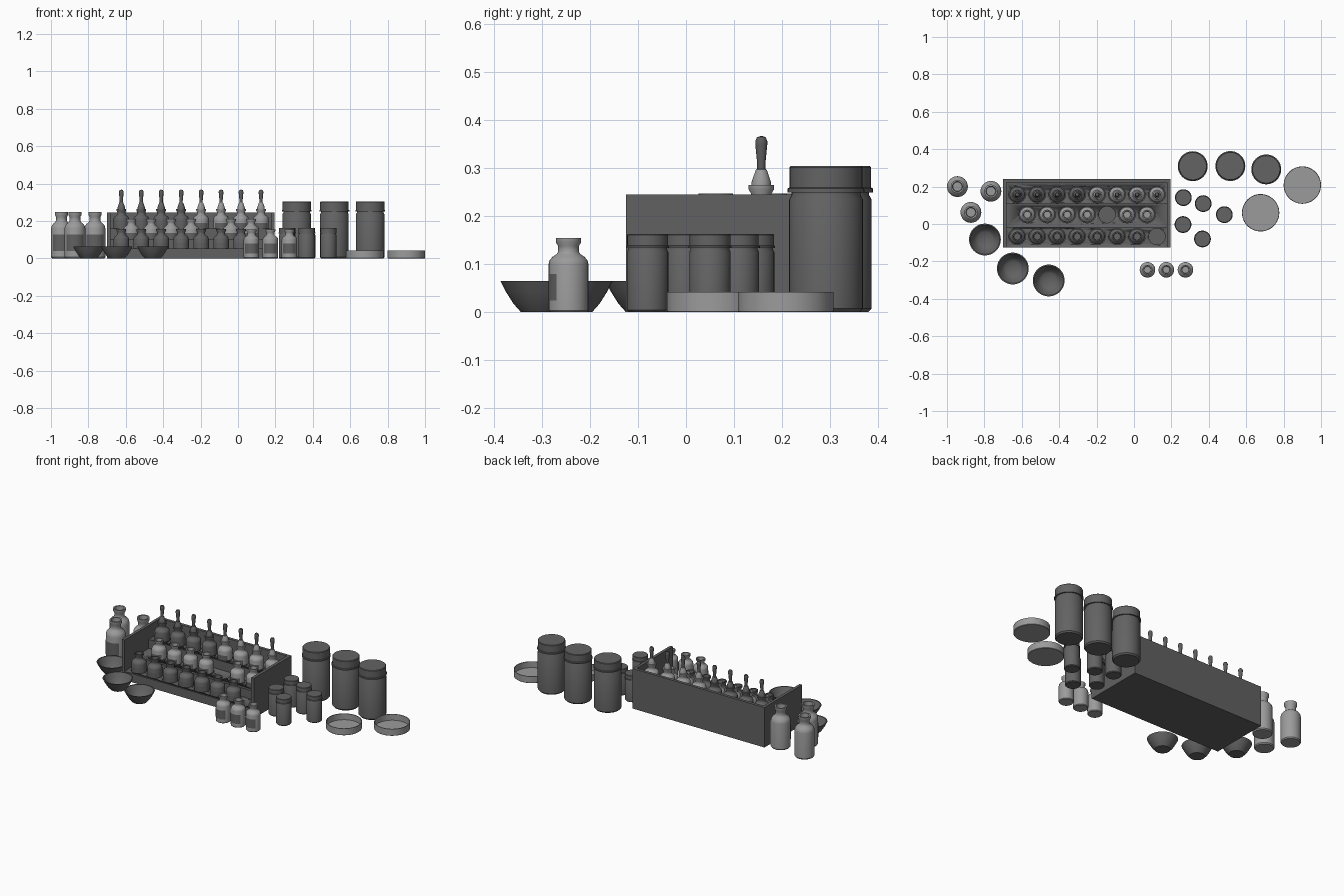
import bpy, bmesh, math
from mathutils import Vector

cube = bpy.data.objects.get("Cube")
if cube:
    bpy.data.objects.remove(cube, do_unlink=True)


def material(name, grey):
    m = bpy.data.materials.new(name)
    m.use_nodes = True
    m.diffuse_color = (grey, grey, grey, 1)
    node = m.node_tree.nodes["Principled BSDF"]
    node.inputs["Base Color"].default_value = (grey, grey, grey, 1)
    node.inputs["Roughness"].default_value = 0.7
    return m


WOOD = material("dark wood", 0.12)
DARK = material("dark glass", 0.125)
LIGHT = material("pale glass", 0.33)
LABEL = material("label grey", 0.12)
RUBBER = material("rubber grey", 0.11)


def finish(bm, name, mat):
    # smooth shading that keeps the corners crisp
    for f in bm.faces:
        f.smooth = True
    for e in bm.edges:
        e.smooth = len(e.link_faces) == 2 and e.calc_face_angle(0) < math.radians(38)
    me = bpy.data.meshes.new(name)
    bm.to_mesh(me)
    bm.free()
    me.materials.append(mat)
    return me


def lathe(name, profile, mat, steps=32):
    bm = bmesh.new()
    vs = [bm.verts.new((r, 0, z)) for r, z in profile]
    edges = [bm.edges.new(pair) for pair in zip(vs, vs[1:])]
    bmesh.ops.spin(bm, geom=vs + edges, cent=(0, 0, 0), axis=(0, 0, 1),
                   angle=2 * math.pi, steps=steps, use_duplicate=False)
    bmesh.ops.remove_doubles(bm, verts=bm.verts, dist=1e-5)
    bmesh.ops.recalc_face_normals(bm, faces=bm.faces)
    return finish(bm, name, mat)


def label_patch(name, radius, low, high, half_angle, steps=12):
    # curved strip facing the front
    bm = bmesh.new()
    columns = []
    for i in range(steps + 1):
        a = half_angle * (2 * i / steps - 1)
        x, y = radius * math.sin(a), -radius * math.cos(a)
        columns.append([bm.verts.new((x, y, z)) for z in (low, high)])
    for (a, b), (c, d) in zip(columns, columns[1:]):
        bm.faces.new((a, c, d, b))
    return finish(bm, name, LABEL)


def place(name, mesh, x, y, z=0, wide=1, tall=1):
    ob = bpy.data.objects.new(name, mesh)
    ob.location = (x, y, z)
    ob.scale = (wide, wide, tall)
    bpy.context.collection.objects.link(ob)
    return ob


def box(name, x0, x1, y0, y1, z0, z1):
    bm = bmesh.new()
    bmesh.ops.create_cube(bm, size=1)
    for v in bm.verts:
        v.co = Vector((x0 + (v.co.x + .5) * (x1 - x0),
                       y0 + (v.co.y + .5) * (y1 - y0),
                       z0 + (v.co.z + .5) * (z1 - z0)))
    return place(name, finish(bm, name, WOOD), 0, 0)


# Shared shapes
bottle_profile = [(0, 0), (.038, 0), (.0415, .004), (.0415, .1), (.0395, .108),
                  (.034, .115), (.025, .121), (.0215, .126), (.0215, .138),
                  (.0265, .146), (.0265, .155), (.02, .155), (.018, .13), (0, .13)]
pale_bottle = lathe("pale_bottle", bottle_profile, LIGHT)
dark_bottle = lathe("dark_bottle", bottle_profile, DARK)
label = label_patch("label", .0421, .025, .08, math.radians(53))
collar_profile = [(0, .15), (.02, .15), (.02, .162), (.016, .174), (.011, .188), (0, .19)]
pale_collar = lathe("pale_collar", collar_profile, LIGHT, 24)
dark_collar = lathe("dark_collar", collar_profile, DARK, 24)
bulb = lathe("bulb", [(0, .186), (.0085, .186), (.0085, .2), (.0125, .24), (.0125, .247),
                      (.009, .255), (0, .258)], RUBBER, 20)
jar = lathe("jar", [(0, 0), (.07, 0), (.077, .008), (.077, .235), (.072, .244), (.072, .25),
                    (.08, .25), (.08, .258), (.076, .26), (.076, .302), (.073, .305),
                    (0, .305)], DARK, 40)
bowl = lathe("bowl", [(0, 0), (.042, 0), (.058, .018), (.073, .042), (.085, .065), (.079, .065),
                      (.067, .042), (.054, .022), (.04, .011), (0, .008)], DARK, 40)
dish = lathe("dish", [(0, 0), (.098, 0), (.1, .002), (.1, .042), (.096, .042), (.096, .005),
                      (0, .005)], LIGHT, 48)


def labelled_bottle(name, x, y, z=0, wide=1, tall=1, dark=False):
    place(name, dark_bottle if dark else pale_bottle, x, y, z, wide, tall)
    place(name + "_label", label, x, y, z, wide, tall)


# Stepped rack: side boards, back board and three drilled steps
LEFT, RIGHT, FRONT, BACK, TOP, WALL = -.7, .195, -.125, .24, .245, .018
box("rack_right_side", LEFT, LEFT + WALL, FRONT, BACK, 0, TOP)
box("rack_left_side", RIGHT - WALL, RIGHT, FRONT, BACK, 0, TOP)
box("rack_back", LEFT + WALL, RIGHT - WALL, BACK - WALL, BACK, 0, TOP)

PITCH, START = .1067, -.624
rows = [  # y centre, front edge, back edge, bottle base, count, first x, empty hole
    (-.067, FRONT, -.02, .003, 8, START, 7),
    (.05, -.02, .108, .055, 7, START + PITCH / 2, 4),
    (.157, .108, BACK - WALL, .11, 8, START, None),
]
for n, (y, y0, y1, base, count, first, empty) in enumerate(rows):
    step = box(f"rack_step_{n + 1}", LEFT + WALL, RIGHT - WALL, y0, y1, 0, base + .05)
    bm = bmesh.new()
    for i in range(count):
        made = bmesh.ops.create_cone(bm, cap_ends=True, segments=32, radius1=.044,
                                     radius2=.044, depth=.1)
        bmesh.ops.translate(bm, verts=made["verts"], vec=(first + i * PITCH, y, base + .05))
    cutter = place(f"hole_cutter_{n + 1}", finish(bm, "hole_cutter", WOOD), 0, 0)
    cutter.hide_render = True
    cutter.hide_viewport = True
    cutter.display_type = 'WIRE'
    mod = step.modifiers.new("holes", 'BOOLEAN')
    mod.operation, mod.object, mod.solver = 'DIFFERENCE', cutter, 'EXACT'

    for i in range(count):
        if i == empty:
            continue
        x = first + i * PITCH
        dark = n == 0 or (n == 2 and i < 4)
        labelled_bottle(f"rack_bottle_{n + 1}_{i + 1}", x, y, base, dark=dark)
        if n == 2:
            place(f"dropper_collar_{i + 1}", dark_collar if dark else pale_collar, x, y, base)
            place(f"dropper_bulb_{i + 1}", bulb, x, y, base)

# Loose bottles
for i, x in enumerate((.072, .173, .275)):
    labelled_bottle(f"small_bottle_{i + 1}", x, -.245)
for i, (x, y) in enumerate([(-.944, .2), (-.872, .062), (-.765, .175)]):
    labelled_bottle(f"large_bottle_{i + 1}", x, y, wide=1.34, tall=1.6)

# Lidded jars
for i, (x, y) in enumerate([(.314, .309), (.515, .31), (.707, .292)]):
    place(f"large_jar_{i + 1}", jar, x, y)
for i, (x, y) in enumerate([(.264, .141), (.37, .109), (.483, .05), (.262, -.003), (.366, -.08)]):
    place(f"small_jar_{i + 1}", jar, x, y, wide=.56, tall=.535)

# Bowls and shallow dishes
for i, (x, y) in enumerate([(-.797, -.083), (-.648, -.238), (-.456, -.302)]):
    place(f"bowl_{i + 1}", bowl, x, y)
for i, (x, y) in enumerate([(.9, .208), (.677, .06)]):
    place(f"dish_{i + 1}", dish, x, y)
